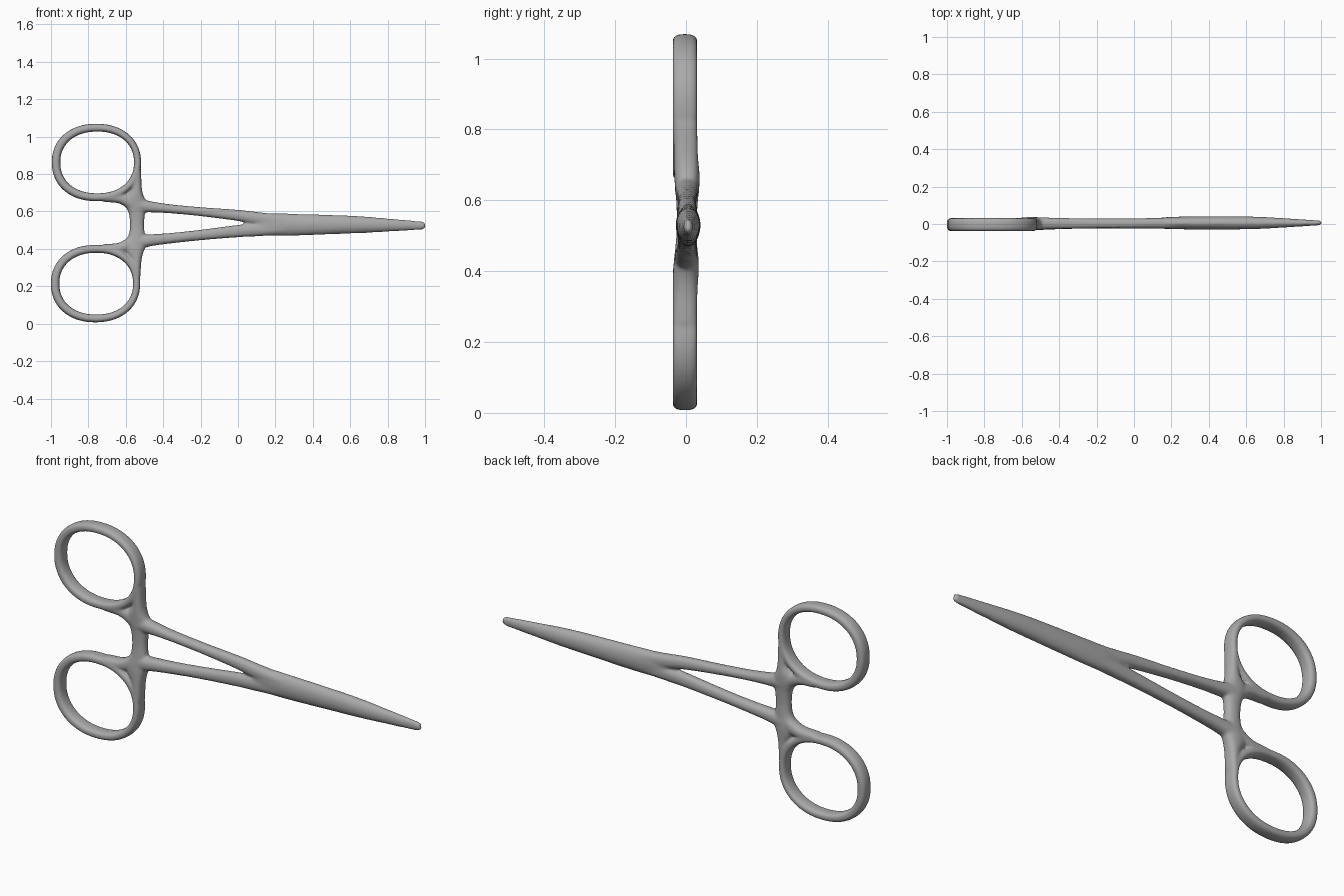
import bpy, bmesh, math
from mathutils import Vector

cube = bpy.data.objects.get("Cube")
if cube:
    bpy.data.objects.remove(cube)

steel = bpy.data.materials.new("brushed_steel")
steel.use_nodes = True
GREY = (0.4, 0.4, 0.4, 1)
steel.diffuse_color = GREY
steel.node_tree.nodes["Principled BSDF"].inputs["Base Color"].default_value = GREY

SIDES = 20
GROW = 0.002  # makes up for the shrinkage of the smoothing pass


def spow(v, e):
    return math.copysign(abs(v) ** e, v)


def spline(stations, steps=6):
    """Catmull-Rom through stations of (x, z, y, half width, half depth)."""
    p = [Vector(s) for s in stations]
    p = [2 * p[0] - p[1]] + p + [2 * p[-1] - p[-2]]
    out = []
    for a, b, c, d in zip(p, p[1:], p[2:], p[3:]):
        for k in range(steps):
            t = k / steps
            out.append(0.5 * (2 * b + (c - a) * t + (2 * a - 5 * b + 4 * c - d) * t**2
                              + (3 * b - a - 3 * c + d) * t**3))
    return out + [p[-2]]


def sweep(bm, path, closed=False, power=2.3):
    """Skin rounded sections along a path lying in the xz plane."""
    rings, n = [], len(path)
    for i, (x, z, y, hw, hd) in enumerate(path):
        a = path[(i - 1) % n if closed else max(i - 1, 0)]
        b = path[(i + 1) % n if closed else min(i + 1, n - 1)]
        t = Vector((b[0] - a[0], b[1] - a[1])).normalized()
        ring = []
        for k in range(SIDES):
            ang = math.tau * k / SIDES
            w = (hw + GROW) * spow(math.cos(ang), 2 / power)
            d = (hd + GROW) * spow(math.sin(ang), 2 / power)
            ring.append(bm.verts.new((x - t.y * w, y + d, z + t.x * w)))
        rings.append(ring)
    for i in range(n if closed else n - 1):
        r, s = rings[i], rings[(i + 1) % n]
        for k in range(SIDES):
            j = (k + 1) % SIDES
            bm.faces.new((r[k], r[j], s[j], s[k]))
    if not closed:
        bm.faces.new(rings[0])
        bm.faces.new(rings[-1])


def finger_ring(bm, cx, cz):
    path = []
    for i in range(72):
        a = math.tau * i / 72
        path.append((cx + 0.218 * spow(math.cos(a), 0.92),
                     cz + 0.186 * spow(math.sin(a), 0.92), -0.003,
                     0.019 - 0.002 * math.cos(a), 0.033))
    sweep(bm, path, closed=True, power=2.8)


bm = bmesh.new()

# Finger rings
finger_ring(bm, -0.755, 0.862)
finger_ring(bm, -0.76, 0.214)

# Ratchet bar flaring into webs beside both rings
sweep(bm, spline([
    (-0.536, 0.82, -0.002, 0.016, 0.032), (-0.541, 0.72, 0, 0.026, 0.033),
    (-0.550, 0.66, 0.003, 0.056, 0.034), (-0.541, 0.60, 0.003, 0.043, 0.029),
    (-0.540, 0.53, 0.002, 0.036, 0.026), (-0.541, 0.47, 0.001, 0.042, 0.029),
    (-0.552, 0.41, 0, 0.056, 0.034), (-0.543, 0.34, -0.002, 0.026, 0.033),
    (-0.540, 0.25, -0.003, 0.016, 0.032)]))

# Corner fillets from rings into webs
for s, z0 in ((1, 0.672), (-1, 0.404)):
    sweep(bm, spline([(-0.72, z0, -0.002, 0.019, 0.032),
                      (-0.63, z0 - s * 0.002, 0, 0.026, 0.032),
                      (-0.56, z0 - s * 0.03, 0.002, 0.036, 0.031)]))

# Shanks converging on the box joint
sweep(bm, spline([
    (-0.55, 0.634, 0.003, 0.038, 0.033), (-0.47, 0.625, 0.003, 0.028, 0.030),
    (-0.36, 0.614, 0.003, 0.022, 0.027), (-0.2, 0.599, 0.003, 0.022, 0.025),
    (0, 0.579, 0.003, 0.028, 0.025), (0.12, 0.560, 0.004, 0.033, 0.027),
    (0.25, 0.545, 0.005, 0.035, 0.030)]))
sweep(bm, spline([
    (-0.55, 0.434, 0.001, 0.038, 0.033), (-0.47, 0.446, 0.001, 0.030, 0.030),
    (-0.36, 0.457, 0.002, 0.026, 0.027), (-0.2, 0.474, 0.003, 0.026, 0.025),
    (0, 0.495, 0.003, 0.031, 0.025), (0.12, 0.504, 0.004, 0.034, 0.027),
    (0.25, 0.515, 0.005, 0.036, 0.030)]))

# Tapering closed jaws
sweep(bm, spline([
    (0.1, 0.532, 0.004, 0.052, 0.022), (0.18, 0.530, 0.005, 0.059, 0.030),
    (0.32, 0.529, 0.006, 0.056, 0.033), (0.55, 0.530, 0.006, 0.048, 0.033),
    (0.68, 0.529, 0.006, 0.042, 0.030), (0.82, 0.527, 0.006, 0.032, 0.022),
    (0.96, 0.525, 0.006, 0.022, 0.013), (0.99, 0.525, 0.006, 0.018, 0.011),
    (1.002, 0.525, 0.006, 0.013, 0.008)]), power=2.0)

bmesh.ops.recalc_face_normals(bm, faces=bm.faces)
mesh = bpy.data.meshes.new("locking_forceps")
bm.to_mesh(mesh)
bm.free()
mesh.materials.append(steel)
forceps = bpy.data.objects.new("locking_forceps", mesh)
bpy.context.collection.objects.link(forceps)

# Fuse the parts into one softly blended casting
fuse = forceps.modifiers.new("fuse", 'REMESH')
fuse.mode = 'VOXEL'
fuse.voxel_size = 0.006
fuse.use_smooth_shade = True
blend = forceps.modifiers.new("blend", 'SMOOTH')
blend.factor = 0.5
blend.iterations = 12
